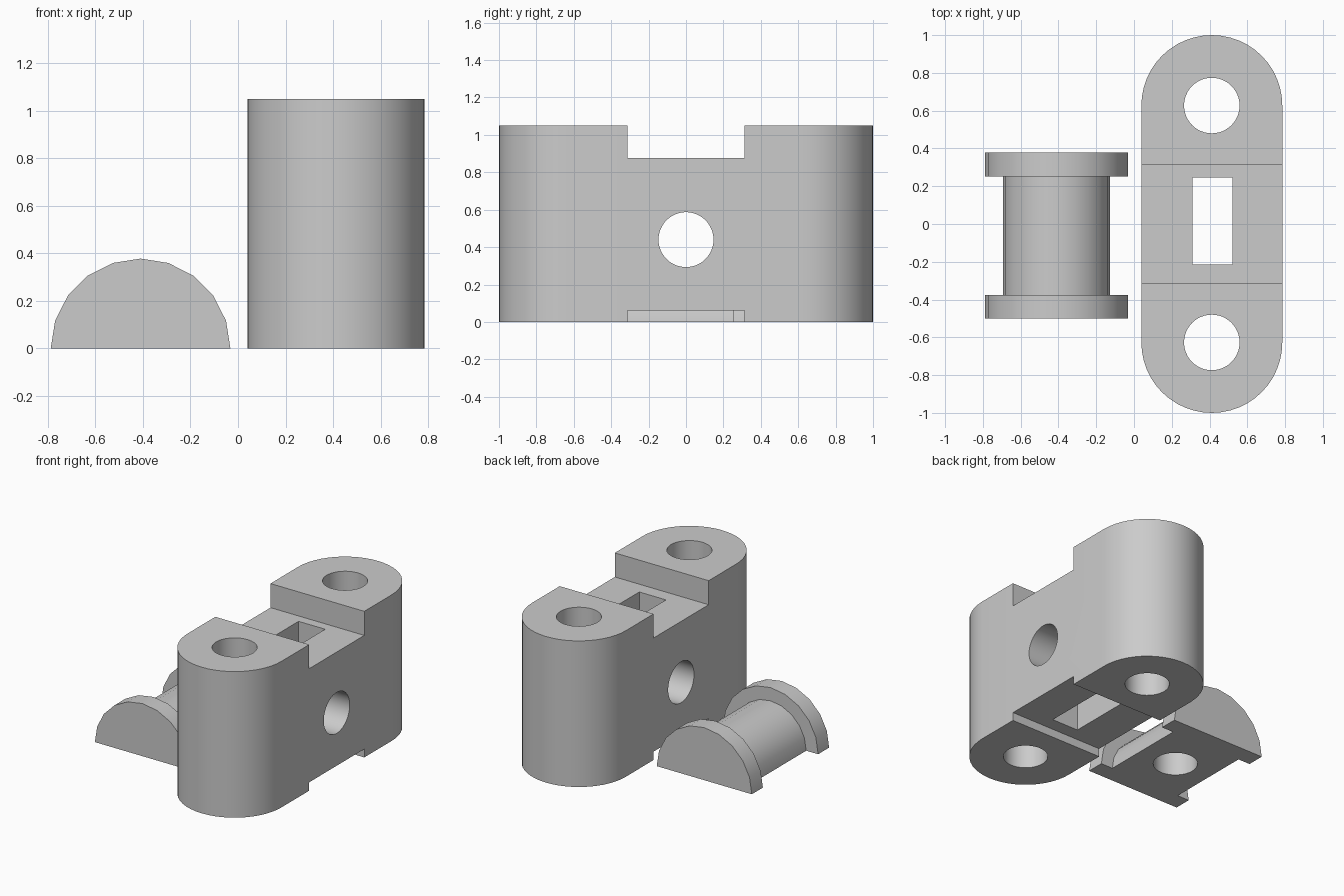
import bpy, bmesh, math
from mathutils import Matrix, Vector

cube = bpy.data.objects.get("Cube")
if cube:
    bpy.data.objects.remove(cube, do_unlink=True)

GREY = (0.6, 0.6, 0.6, 1)
mat = bpy.data.materials.new("plain grey")
mat.use_nodes = True
mat.diffuse_color = GREY
mat.node_tree.nodes["Principled BSDF"].inputs["Base Color"].default_value = GREY


def make_object(name, bm):
    bmesh.ops.recalc_face_normals(bm, faces=bm.faces)
    mesh = bpy.data.meshes.new(name)
    bm.to_mesh(mesh)
    bm.free()
    mesh.materials.append(mat)
    obj = bpy.data.objects.new(name, mesh)
    bpy.context.collection.objects.link(obj)
    return obj


def box(name, low, high):
    low, high = Vector(low), Vector(high)
    bm = bmesh.new()
    bmesh.ops.create_cube(bm, size=1, matrix=Matrix.Translation((low + high) / 2)
                          @ Matrix.Diagonal((*(high - low), 1)))
    return make_object(name, bm)


def cylinder(name, centre, radius, depth, axis="Z"):
    turn = Matrix.Rotation(math.pi / 2, 4, "Y") if axis == "X" else Matrix()
    bm = bmesh.new()
    bmesh.ops.create_cone(bm, cap_ends=True, segments=48, radius1=radius, radius2=radius,
                          depth=depth, matrix=Matrix.Translation(centre) @ turn)
    return make_object(name, bm)


def activate(obj):
    bpy.ops.object.select_all(action="DESELECT")
    obj.select_set(True)
    bpy.context.view_layer.objects.active = obj


def carve(obj, cutters):
    activate(obj)
    for cutter in cutters:
        cutter.hide_render = True
        mod = obj.modifiers.new("cut", "BOOLEAN")
        mod.operation = "DIFFERENCE"
        mod.solver = "EXACT"
        mod.object = cutter
        bpy.ops.object.modifier_apply(modifier=mod.name)
        bpy.data.objects.remove(cutter, do_unlink=True)
    bpy.ops.object.shade_smooth_by_angle(angle=math.radians(30))


HOLE = 0.147

# Tall block with rounded ends
BX, HALF, HEIGHT = 0.412, 0.373, 1.05
END = 1 - HALF
bm = bmesh.new()
outline = []
for side in (1, -1):
    for i in range(25):
        a = math.pi * i / 24
        outline.append(bm.verts.new((BX + side * HALF * math.cos(a),
                                     side * (END + HALF * math.sin(a)), 0)))
base = bm.faces.new(outline)
top = bmesh.ops.extrude_face_region(bm, geom=[base])["geom"]
bmesh.ops.translate(bm, vec=(0, 0, HEIGHT),
                    verts=[v for v in top if isinstance(v, bmesh.types.BMVert)])
block = make_object("rounded_block", bm)

# Saddle, underside groove, slot and bores
carve(block, [
    box("saddle_cutter", (-0.1, -0.313, 0.877), (1, 0.313, 1.3)),
    box("groove_cutter", (-0.1, -0.313, -0.2), (1, 0.313, 0.06)),
    box("slot_cutter", (0.31, -0.215, -0.2), (0.522, 0.245, 1.3)),
    cylinder("cross_bore_cutter", (BX, 0, 0.44), HOLE, 2, "X"),
    cylinder("front_bore_cutter", (BX, -END, 0.5), HOLE, 2),
    cylinder("back_bore_cutter", (BX, END, 0.5), HOLE, 2),
])

# Half spool: stepped profile turned half way round
SX, RIM, HUB = -0.41, 0.378, 0.283
profile = [(-0.5, 0), (-0.5, RIM), (-0.375, RIM), (-0.375, HUB),
           (0.252, HUB), (0.252, RIM), (0.378, RIM), (0.378, 0)]
bm = bmesh.new()
pts = [bm.verts.new((SX + r, y, 0)) for y, r in profile]
edges = [bm.edges.new(pair) for pair in zip(pts, pts[1:])]
bmesh.ops.spin(bm, geom=pts + edges, cent=(SX, 0, 0), axis=(0, -1, 0),
               angle=math.pi, steps=10)
bmesh.ops.remove_doubles(bm, verts=bm.verts, dist=0.0005)
bmesh.ops.holes_fill(bm, edges=[e for e in bm.edges if e.is_boundary], sides=0)
spool = make_object("half_spool", bm)

# Blind bore in the flat underside
carve(spool, [cylinder("blind_bore_cutter", (SX, -0.062, 0), HOLE, 0.4)])
